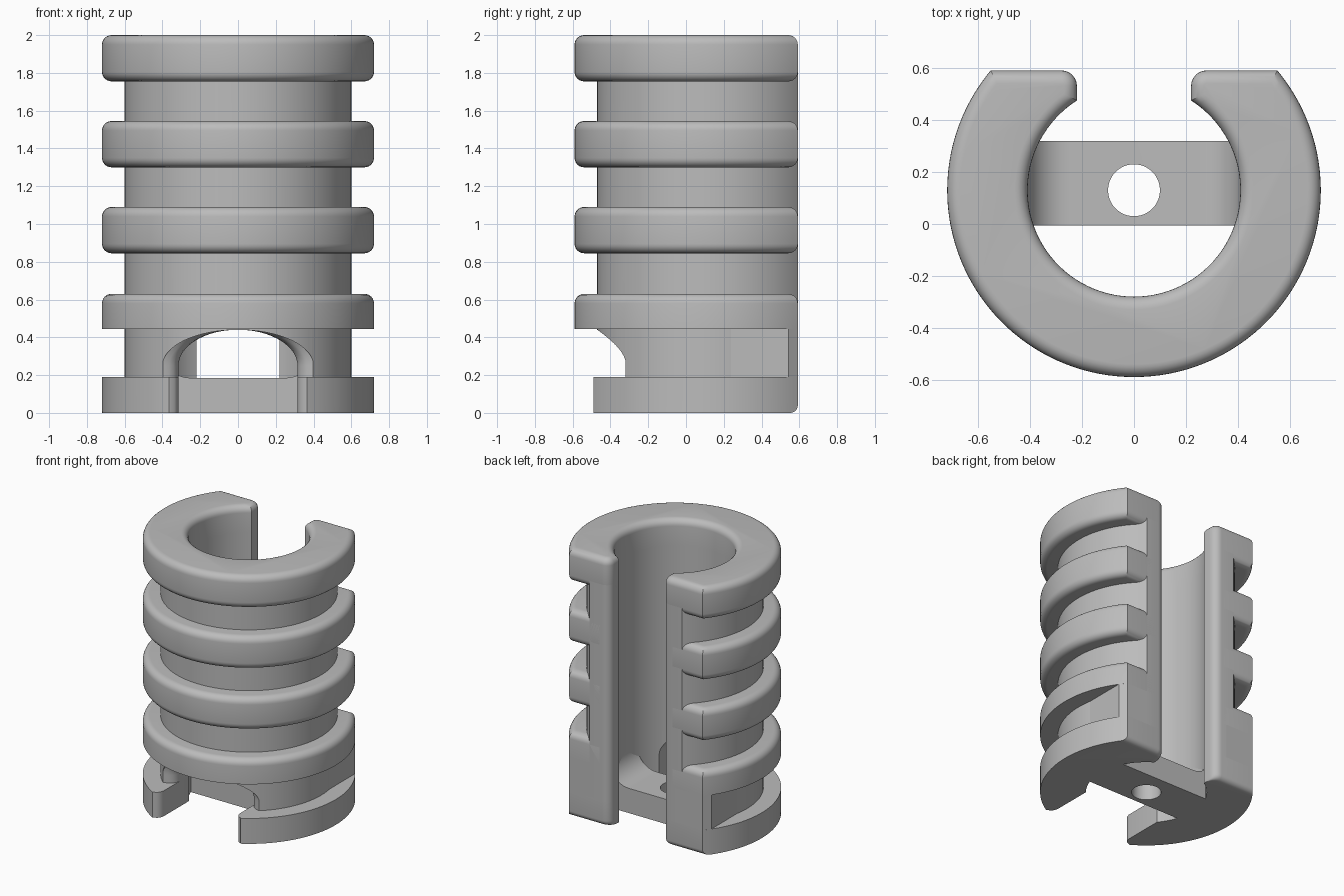
import bpy, bmesh
from math import sin, cos, asin, acos, pi, sqrt

cube = bpy.data.objects.get("Cube")
if cube:
    bpy.data.objects.remove(cube, do_unlink=True)

grey = bpy.data.materials.new("plain grey")
grey.use_nodes = True
GREY = (0.5, 0.5, 0.5, 1)
grey.diffuse_color = GREY
grey.node_tree.nodes["Principled BSDF"].inputs["Base Color"].default_value = GREY

# Shared dimensions
CY = 0.13                                   # axis of the bore
OUTER, BODY, BORE = 0.72, 0.6, 0.41         # radii
SLOT, BACK = 0.22, 0.592                    # half slot width, flat back plane
FILLET = 0.05
WAIST_LOW, WAIST_HIGH = 0.19, 0.445


def loft(name, loops):
    """Skin closed loops of equal length and cap both ends."""
    bm = bmesh.new()
    rows = [[bm.verts.new(p) for p in loop] for loop in loops]
    n = len(rows[0])
    for a, b in zip(rows, rows[1:]):
        for i in range(n):
            j = (i + 1) % n
            bm.faces.new((a[i], a[j], b[j], b[i]))
    bm.faces.new(rows[0][::-1])
    bm.faces.new(rows[-1])
    bmesh.ops.recalc_face_normals(bm, faces=bm.faces[:])
    mesh = bpy.data.meshes.new(name)
    bm.to_mesh(mesh)
    bm.free()
    mesh.materials.append(grey)
    obj = bpy.data.objects.new(name, mesh)
    bpy.context.collection.objects.link(obj)
    return obj


def activate(obj):
    bpy.ops.object.select_all(action="DESELECT")
    obj.select_set(True)
    bpy.context.view_layer.objects.active = obj


def cut(obj, cutter):
    activate(obj)
    mod = obj.modifiers.new("cut", "BOOLEAN")
    mod.operation = "DIFFERENCE"
    mod.solver = "EXACT"
    mod.object = cutter
    bpy.ops.object.modifier_apply(modifier=mod.name)
    bpy.data.objects.remove(cutter, do_unlink=True)


def arc(cx, cy, r, a, b, n):
    return [(cx + r * cos(a + (b - a) * i / n), cy + r * sin(a + (b - a) * i / n))
            for i in range(n + 1)]


def c_outline(ro, ri, slot, back, corner):
    """C-shaped section: open slot and flat at the back, rounded slot corners."""
    a = asin((back - CY) / ro)
    b = acos(slot / ri)
    cx, cy = slot + corner, back - corner
    return (arc(0, CY, ro, a, -pi - a, 96)
            + arc(-cx, cy, corner, pi / 2, 0, 6)
            + arc(0, CY, ri, pi - b, 2 * pi + b, 80)
            + arc(cx, cy, corner, pi, pi / 2, 6))


def at_z(outline, z):
    return [(x, y, z) for x, y in outline]


def fillet_steps(r):
    """(inset, distance from the end face) pairs round a quarter circle."""
    return [(r - r * sin(t * pi / 12), r - r * cos(t * pi / 12)) for t in range(7)]


def rib(name, z0, z1, round_bottom=True):
    """Raised ring whose inner side is buried in the tube."""
    def section(d, z):
        return at_z(c_outline(OUTER - d, 0.5, 0.3, BACK - d, 0.002), z)
    steps = fillet_steps(FILLET)
    bottom = [section(d, z0 + h) for d, h in steps] if round_bottom else [section(0, z0)]
    top = [section(d, z1 - h) for d, h in reversed(steps)]
    return loft(name, bottom + top)


parts = []

# Tube with the arched front window
tube = loft("tube_body", [at_z(c_outline(BODY, BORE, SLOT, BACK, 0.06), z)
                          for z in (WAIST_LOW, 1.805)])
window = []
for y, w in ((0, .315), (-.24, .315), (-.27, .322), (-.295, .34),
             (-.31, .365), (-.32, .40), (-.8, .40)):
    top = [(w * cos(t * pi / 32), y, 0.25 + 0.19 * sin(t * pi / 32)) for t in range(33)]
    window.append([(-w, y, 0.1), (w, y, 0.1)] + top)
cut(tube, loft("window_cutter", window))
parts.append(tube)

# Ribs
parts.append(rib("lower_rib", WAIST_HIGH, 0.63, round_bottom=False))
for i in range(2):
    z = 0.845 + 0.455 * i
    parts.append(rib("middle_rib_%d" % (i + 1), z, z + 0.245))

# Top collar, rounded around its whole upper rim
collar = [at_z(c_outline(OUTER - d, BORE, SLOT, BACK - d, 0.06), 1.755 + h)
          for d, h in fillet_steps(FILLET)]
collar += [at_z(c_outline(OUTER - d, BORE + d, SLOT + d, BACK - d, 0.06 - d), 2 - h)
           for d, h in reversed(fillet_steps(FILLET))]
parts.append(loft("top_collar", collar))

# Base ring with the front passage
base = [at_z(c_outline(OUTER, BORE, SLOT, BACK - d, 0.06), h) for d, h in fillet_steps(0.04)]
base.append(at_z(c_outline(OUTER, BORE, SLOT, BACK, 0.06), WAIST_LOW))
base = loft("base_ring", base)
passage = [[(-w, y, -0.1), (w, y, -0.1), (w, y, 0.3), (-w, y, 0.3)]
           for y, w in ((0, .315), (-.43, .315), (-.455, .322), (-.475, .337),
                        (-.487, .365), (-.8, .365))]
cut(base, loft("passage_cutter", passage))
parts.append(base)

# Flat-sided pads filling the waist behind the axis
FLAT = 0.59
edge_y = CY + sqrt(OUTER ** 2 - FLAT ** 2)
edge_x = sqrt(OUTER ** 2 - (BACK - CY) ** 2)
for side, name in ((1, "left_waist_pad"), (-1, "right_waist_pad")):
    pad = [(0.5, CY), (FLAT, CY), (FLAT, edge_y), (edge_x, BACK), (0.32, BACK), (0.4, 0.45)]
    pad = [(side * x, y) for x, y in pad]
    parts.append(loft(name, [at_z(pad, z) for z in (WAIST_LOW, WAIST_HIGH)]))

# Floor bridge with curved ends and a round hole
R = 0.16
right_curve = [(0.25 + R * sin(t * pi / 20), 0.185 + R - R * cos(t * pi / 20))
               for t in range(11)] + [(0.42, 0.185 + R)]
profile = [(-0.42, 0), (0.42, 0)] + right_curve[::-1] + [(-x, z) for x, z in right_curve]
floor = loft("floor_bridge", [[(x, y, z) for x, z in profile] for y in (-0.005, 0.32)])
hole = arc(0, CY, 0.1, 0, 2 * pi, 48)[:-1]
cut(floor, loft("hole_cutter", [at_z(hole, z) for z in (-0.1, 0.5)]))
parts.append(floor)

# Smooth the rounded surfaces, keep the edges crisp
for obj in parts:
    activate(obj)
    bpy.ops.object.shade_smooth_by_angle(angle=pi / 6)
